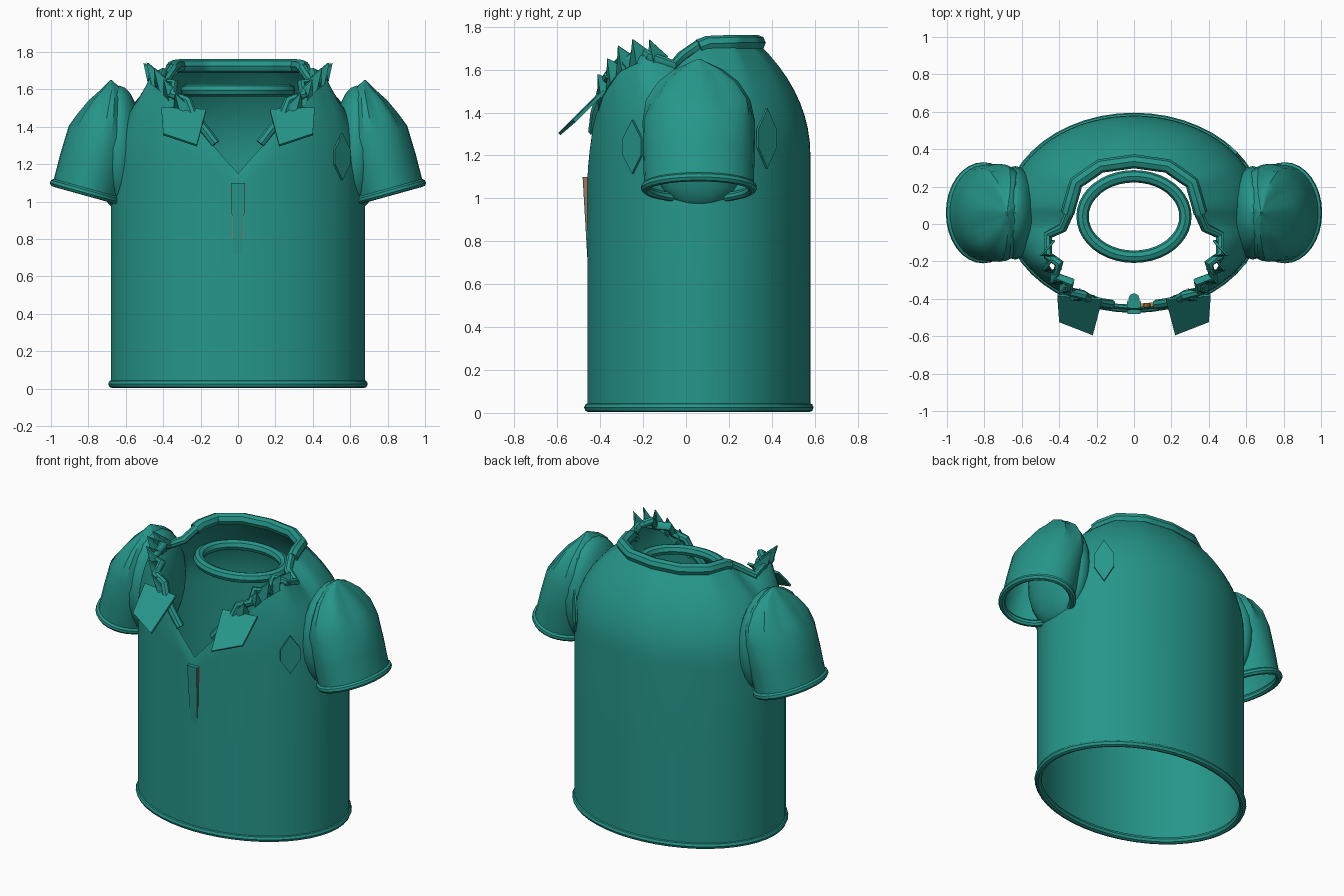
import bpy, bmesh, math
from mathutils import Vector

if "Cube" in bpy.data.objects:
    bpy.data.objects.remove(bpy.data.objects["Cube"])

CY = 0.06  # depth centre of the torso


def material(name, rgb):
    m = bpy.data.materials.new(name)
    m.diffuse_color = (*rgb, 1)
    m.use_nodes = True
    m.node_tree.nodes["Principled BSDF"].inputs["Base Color"].default_value = m.diffuse_color
    return m


TEAL = material("teal cloth", (0.019, 0.305, 0.254))
GOLD = material("gold", (0.5, 0.27, 0.05))
RUST = material("rust edging", (0.45, 0.16, 0.1))


def finish(ob, mat, smooth=40):
    ob.data.materials.append(mat)
    bpy.ops.object.select_all(action='DESELECT')
    ob.select_set(True)
    bpy.context.view_layer.objects.active = ob
    if ob.type == 'CURVE':
        bpy.ops.object.convert(target='MESH')
        ob = bpy.context.object
    if smooth:
        bpy.ops.object.shade_smooth_by_angle(angle=math.radians(smooth))
    return ob


def mesh(name, verts, faces, mat=TEAL, smooth=40, thick=0):
    me = bpy.data.meshes.new(name)
    me.from_pydata([tuple(v) for v in verts], [], faces)
    bm = bmesh.new()
    bm.from_mesh(me)
    bmesh.ops.remove_doubles(bm, verts=bm.verts, dist=1e-5)
    bmesh.ops.recalc_face_normals(bm, faces=bm.faces)
    bm.to_mesh(me)
    bm.free()
    ob = bpy.data.objects.new(name, me)
    bpy.context.collection.objects.link(ob)
    if thick:
        mod = ob.modifiers.new("thickness", 'SOLIDIFY')
        mod.thickness = thick
        mod.offset = 0
    return finish(ob, mat, smooth)


def loft(name, rings, closed=True, **kw):
    n = len(rings[0])
    faces = [(r * n + i, r * n + (i + 1) % n, (r + 1) * n + (i + 1) % n, (r + 1) * n + i)
             for r in range(len(rings) - 1) for i in range(n if closed else n - 1)]
    return mesh(name, [v for r in rings for v in r], faces, **kw)


def tube(name, points, radius, closed=False, mat=TEAL):
    cu = bpy.data.curves.new(name, 'CURVE')
    cu.dimensions = '3D'
    cu.bevel_depth = radius
    cu.bevel_resolution = 2
    cu.use_fill_caps = True
    sp = cu.splines.new('POLY')
    sp.points.add(len(points) - 1)
    for p, co in zip(sp.points, points):
        p.co = (*co, 1)
    sp.use_cyclic_u = closed
    ob = bpy.data.objects.new(name, cu)
    bpy.context.collection.objects.link(ob)
    return finish(ob, mat)


def ellipse(c, u, v, n=32):
    c, u, v = Vector(c), Vector(u), Vector(v)
    return [c + u * math.cos(2 * math.pi * i / n) + v * math.sin(2 * math.pi * i / n) for i in range(n)]


def flip(p, s):
    return (p[0] * s, p[1], p[2])


# Opening edge: angle from the front, then position
EDGE = [(0, 0, -.45, 1.15), (15, .16, -.435, 1.33), (30, .31, -.385, 1.51), (45, .40, -.31, 1.62),
        (60, .465, -.2, 1.67), (74, .465, -.07, 1.63), (84, .37, 0, 1.66), (92, .35, .08, 1.72),
        (120, .31, .22, 1.725), (150, .18, .31, 1.725), (180, 0, .335, 1.725)]


def edge_at(a):
    for p, q in zip(EDGE, EDGE[1:]):
        if a <= q[0]:
            t = (a - p[0]) / (q[0] - p[0])
            return Vector(p[1:]).lerp(Vector(q[1:]), t)
    return Vector(EDGE[-1][1:])


# Torso: vertical elliptical wall curving in to the opening edge
N, CURVED = 72, 9
columns = []
for i in range(N):
    a = 360 * i / N
    s = 1 if a <= 180 else -1
    end = edge_at(a if a <= 180 else 360 - a)
    end.x *= s
    bx, by = .68 * math.sin(math.radians(a)), CY - .52 * math.cos(math.radians(a))
    z1 = min(1.2, end.z - .1)
    p0, p1 = Vector((bx, by, z1)), Vector((bx, by, z1 + .55 * (end.z - z1)))
    col = [Vector((bx, by, .02)), Vector((bx, by, z1 * .5))]
    for k in range(CURVED + 1):
        t = k / CURVED
        col.append(p0 * (1 - t) ** 2 + p1 * 2 * t * (1 - t) + end * t * t)
    columns.append(col)
loft("torso", [list(r) for r in zip(*columns)])

# Bottom hem and inner neck ring
tube("hem", ellipse((0, CY, .025), (.672, 0, 0), (0, .513, 0), 48), .022, True)
tube("inner_neck_ring", ellipse((0, .04, 1.595), (.275, 0, 0), (0, .215, 0), 40), .033, True)

# Back collar roll
tube("back_collar", [flip(edge_at(abs(a)), 1 if a > 0 else -1)
                     for a in [*range(90, 181, 6), *range(-174, -89, 6)]], .037)

for s in (1, -1):
    side = "right" if s > 0 else "left"

    # Sleeve tube with a pointed cap
    spec = [(.805, 1.05, .185, .05, .255), (.765, 1.2, .185, .055, .26), (.72, 1.36, .185, .045, .262),
            (.70, 1.46, .15, .01, .235), (.685, 1.545, .105, 0, .18), (.675, 1.6, .055, 0, .11),
            (.68, 1.65, .004, 0, .006)]
    rings = []
    for j, (x, z, hx, hz, hy) in enumerate(spec):
        ring = ellipse((x, CY, z), (hx, 0, hz), (0, hy, 0), 28)
        if 3 <= j <= 5:  # gathered folds
            c = Vector((x, CY, z))
            ring = [c + (p - c) * (1 + .05 * (-1) ** (i // 2)) for i, p in enumerate(ring)]
        rings.append([flip(p, s) for p in ring])
    loft(side + "_sleeve", rings, smooth=30)
    tube(side + "_cuff", [flip(p, s) for p in ellipse((.805, CY, 1.05), (.18, 0, .05), (0, .25, 0))], .021, True)

    # Rounded armhole lining inside the sleeve
    lining = []
    for j in range(13):
        t = math.pi * j / 12
        r = max(math.sin(t), .001)
        lining.append(ellipse((s * .635, CY, 1.285 - .335 * math.cos(t)), (.125 * r, 0, 0), (0, .25 * r, 0), 24))
    loft(side + "_armhole_lining", lining)

    # Collar flap
    flap = [(.41, -.38, 1.50), (.17, -.40, 1.49), (.22, -.59, 1.30), (.40, -.52, 1.36)]
    mesh(side + "_collar_flap", [flip(p, s) for p in flap], [(0, 1, 2, 3)], smooth=0, thick=.014)

    # Neckline roll, stepping in and out
    roll = [(.12, -.43, 1.31), (.19, -.42, 1.40), (.24, -.40, 1.46), (.27, -.38, 1.54), (.35, -.36, 1.57),
            (.34, -.31, 1.63), (.42, -.28, 1.63), (.40, -.21, 1.69), (.46, -.17, 1.66),
            (.46, -.06, 1.62), (.38, -.02, 1.66), (.345, .06, 1.715)]
    tube(side + "_neckline_roll", [flip(p, s) for p in roll], .026)

    # Jagged ruffle standing on the neckline
    low, high = [], []
    for i in range(11):
        e = edge_at(24 + 4.6 * i)
        up = (.085 if i % 2 else .02)
        low.append(flip(e + Vector((.01, 0, -.03)), s))
        high.append(flip(e + Vector((.035 if i % 2 else -.04, -.02 if i % 2 else .02, up)), s))
    loft(side + "_ruffle", [low, high], closed=False, smooth=0, thick=.012)


# Diamond patches lying against the torso
def diamond(name, a, z, h, w, r=1.0):
    a = math.radians(a)
    c = Vector((.68 * r * math.sin(a), CY - .52 * r * math.cos(a), z))
    t = Vector((.68 * math.cos(a), .52 * math.sin(a), 0)).normalized()
    up = Vector((0, 0, 1))
    pts = [c + up * h, c + t * w + up * h * .3, c + t * w - up * h * .3,
           c - up * h, c - t * w - up * h * .3, c - t * w + up * h * .3]
    mesh(name, pts, [tuple(range(6))], smooth=0, thick=.012)


diamond("front_patch", 54, 1.24, .125, .06, 1.01)
diamond("back_patch", 127, 1.28, .14, .06, 1.01)
diamond("inner_patch", -27, .92, .12, .06, .96)


# Slim tapered placket with rust edging
def slab(name, x0, x1, w0, y0, y1, mat):
    section = lambda xa, xb, z, dy: [(xa, y0 + dy, z), (xb, y0 + dy, z), (xb, y1, z), (xa, y1, z)]
    v = section(x0 * w0, x1 * w0, .72, .022) + section(x0, x1, 1.1, 0)
    f = [(0, 1, 2, 3), (4, 5, 6, 7)] + [(i, (i + 1) % 4, 4 + (i + 1) % 4, 4 + i) for i in range(4)]
    mesh(name, v, f, mat, smooth=0)


slab("placket", -.034, .034, .75, -.482, -.41, TEAL)
for s in (1, -1):
    slab("placket_edging", s * .032, s * .037, .78, -.477, -.415, RUST)
tube("placket_inner_bar", [(0, -.40, .72), (0, -.40, 1.1)], .03)


# Gold five-petal badges inside the front
def badge(name, a, z):
    a = math.radians(a)
    c = Vector((.655 * math.sin(a), CY - .495 * math.cos(a), z))
    t = Vector((.68 * math.cos(a), .52 * math.sin(a), 0)).normalized()
    pts = []
    for i in range(30):
        b = 2 * math.pi * i / 30
        r = .046 + .014 * math.cos(5 * b)
        pts.append(c + t * r * math.sin(b) + Vector((0, 0, r * math.cos(b))))
    mesh(name, pts, [tuple(range(30))], GOLD, smooth=0, thick=.02)


badge("centre_badge", 6, 1.03)
badge("right_badge", 19, 1.03)
badge("left_badge", -37, 1.1)
